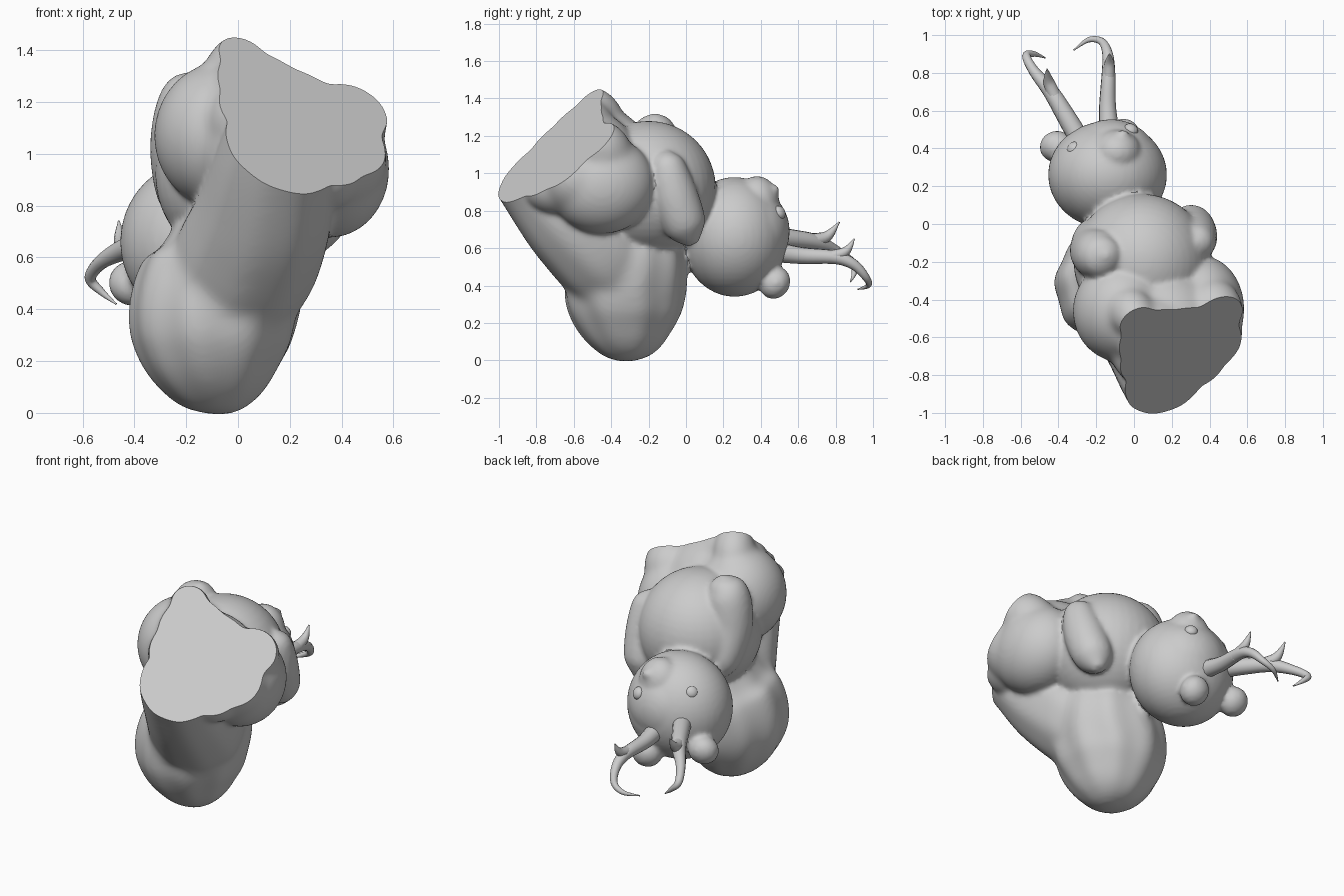
import bpy, bmesh, math
from mathutils import Vector, Matrix

if "Cube" in bpy.data.objects:
    bpy.data.objects.remove(bpy.data.objects["Cube"])

CUT_POINT = Vector((0.1, -0.99, 0.9))
CUT_NORMAL = Vector((0.376, -0.628, 0.683)).normalized()


def ellipsoid(bm, centre, radii, axis=(0, 0, 1)):
    """Ellipsoid whose local z points along axis."""
    rot = Vector(axis).to_track_quat('Z', 'Y').to_matrix().to_4x4()
    m = Matrix.Translation(centre) @ rot @ Matrix.Diagonal((*radii, 1))
    bmesh.ops.create_uvsphere(bm, u_segments=40, v_segments=24, radius=1, matrix=m)


def loft(bm, pts, sides=16, steps=6, ripple=0.0, lobes=9):
    """Round tube through (x, y, z, radius) points, Catmull-Rom smoothed."""
    p = [Vector(q) for q in [pts[0], *pts, pts[-1]]]
    path = []
    for i in range(1, len(p) - 2):
        a, b, c, d = p[i - 1:i + 3]
        for k in range(steps):
            t = k / steps
            path.append(0.5 * (2 * b + (c - a) * t + (2 * a - 5 * b + 4 * c - d) * t * t
                               + (3 * b - a - 3 * c + d) * t ** 3))
    path.append(p[-1])
    rings, u = [], Vector((1, 0.2, 0.1))
    for i, q in enumerate(path):
        tan = (path[min(i + 1, len(path) - 1)] - path[max(i - 1, 0)]).to_3d().normalized()
        u = (u - tan * u.dot(tan)).normalized()
        v = tan.cross(u)
        ring = []
        for s in range(sides):
            a = 2 * math.pi * s / sides
            r = max(q[3], 0.004) * (1 + ripple * math.cos(lobes * a + i * 0.06))
            ring.append(bm.verts.new(q.to_3d() + r * (math.cos(a) * u + math.sin(a) * v)))
        rings.append(ring)
    for r0, r1 in zip(rings, rings[1:]):
        for s in range(sides):
            n = (s + 1) % sides
            bm.faces.new((r0[s], r0[n], r1[n], r1[s]))
    bm.faces.new(rings[0][::-1])
    bm.faces.new(rings[-1])


def make_object(name, bm):
    bmesh.ops.recalc_face_normals(bm, faces=bm.faces)
    mesh = bpy.data.meshes.new(name)
    bm.to_mesh(mesh)
    bm.free()
    ob = bpy.data.objects.new(name, mesh)
    bpy.context.collection.objects.link(ob)
    return ob


def fuse(ob, voxel, rounds):
    """Merge overlapping shells into one skin and soften the joins."""
    mod = ob.modifiers.new("fuse", 'REMESH')
    mod.mode = 'VOXEL'
    mod.voxel_size = voxel
    mod = ob.modifiers.new("soften", 'SMOOTH')
    mod.factor = 0.5
    mod.iterations = rounds
    mesh = bpy.data.meshes.new_from_object(ob.evaluated_get(bpy.context.evaluated_depsgraph_get()))
    ob.modifiers.clear()
    ob.data = mesh
    return ob


def shade(ob, angle):
    bpy.ops.object.select_all(action='DESELECT')
    ob.select_set(True)
    bpy.context.view_layer.objects.active = ob
    bpy.ops.object.shade_smooth_by_angle(angle=math.radians(angle))


# Bushy tail: root sweeping from the base into a grooved hanging lobe
bm = bmesh.new()
loft(bm, [(0.23, -0.97, 1.22, 0.21), (0.15, -0.79, 0.97, 0.235), (0.10, -0.62, 0.76, 0.265),
          (0.03, -0.46, 0.59, 0.28), (-0.05, -0.36, 0.43, 0.25)], 72, 8, 0.012, 9)
loft(bm, [(-0.05, -0.26, 0.78, 0.18), (-0.04, -0.29, 0.58, 0.295), (-0.09, -0.325, 0.4, 0.325),
          (-0.095, -0.325, 0.25, 0.30), (-0.085, -0.32, 0.1, 0.21), (-0.08, -0.32, 0.02, 0.12),
          (-0.08, -0.32, -0.01, 0.02)], 72, 8, 0.03, 9)
tail = fuse(make_object("tail", bm), 0.016, 30)

# Haunches: lower body, thighs and feet that meet the flat base
bm = bmesh.new()
ellipsoid(bm, (0.16, -0.56, 1.02), (0.33, 0.33, 0.33))
ellipsoid(bm, (0.355, -0.45, 0.94), (0.23, 0.285, 0.265))
ellipsoid(bm, (0.35, -0.58, 0.98), (0.225, 0.22, 0.21))
ellipsoid(bm, (0.30, -0.69, 0.93), (0.19, 0.19, 0.16))
ellipsoid(bm, (-0.06, -0.46, 1.07), (0.265, 0.275, 0.285))
ellipsoid(bm, (0.09, -0.58, 1.22), (0.205, 0.205, 0.205))
ellipsoid(bm, (0.06, -0.68, 1.12), (0.18, 0.18, 0.18))
ellipsoid(bm, (0.42, -0.45, 1.12), (0.155, 0.155, 0.18), CUT_NORMAL)
ellipsoid(bm, (-0.01, -0.47, 1.32), (0.12, 0.12, 0.17), CUT_NORMAL)
haunches = fuse(make_object("haunches", bm), 0.016, 14)

bm = bmesh.new()
bm.from_mesh(tail.data)
bm.from_mesh(haunches.data)
for part in (tail, haunches):
    bpy.data.objects.remove(part)
# Belly
ellipsoid(bm, (0.04, -0.20, 0.92), (0.36, 0.36, 0.36))
# Arms ending in rounded paws
loft(bm, [(0.30, 0.04, 0.62, 0.03), (0.30, 0.0, 0.71, 0.11), (0.315, -0.055, 0.86, 0.125),
          (0.33, -0.09, 1.00, 0.105), (0.325, -0.10, 1.08, 0.075), (0.32, -0.10, 1.125, 0.01)], 24)
loft(bm, [(-0.20, -0.02, 0.74, 0.03), (-0.21, -0.06, 0.83, 0.10), (-0.21, -0.14, 1.02, 0.13),
          (-0.18, -0.165, 1.19, 0.13), (-0.15, -0.165, 1.28, 0.085), (-0.14, -0.165, 1.32, 0.01)], 24)
# Head, cheeks, muzzle, nose, ears
ellipsoid(bm, (-0.14, 0.26, 0.66), (0.315, 0.285, 0.32))
ellipsoid(bm, (-0.12, 0.32, 0.69), (0.25, 0.235, 0.24))
ellipsoid(bm, (-0.09, 0.38, 0.84), (0.13, 0.12, 0.145))
ellipsoid(bm, (-0.06, 0.47, 0.91), (0.035, 0.03, 0.03))
for c in ((-0.41, 0.41, 0.50), (-0.06, 0.475, 0.415)):
    ellipsoid(bm, c, (0.09, 0.09, 0.08), (-0.15, 0.6, -0.4))
body = fuse(make_object("body", bm), 0.014, 6)

# Slice off the flat base
bm = bmesh.new()
bm.from_mesh(body.data)
cut = bmesh.ops.bisect_plane(bm, geom=bm.verts[:] + bm.edges[:] + bm.faces[:], dist=1e-5,
                             plane_co=CUT_POINT, plane_no=CUT_NORMAL, clear_outer=True)
rim = [e for e in cut['geom_cut'] if isinstance(e, bmesh.types.BMEdge) and e.is_boundary]
bmesh.ops.triangle_fill(bm, edges=rim, use_beauty=True)
bmesh.ops.recalc_face_normals(bm, faces=bm.faces)
bm.to_mesh(body.data)
bm.free()
shade(body, 35)

# Eyes
for name, c in (("left_eye", (-0.32, 0.40, 0.84)), ("right_eye", (-0.015, 0.50, 0.79))):
    bm = bmesh.new()
    ellipsoid(bm, c, (0.038, 0.038, 0.028), Vector(c) - Vector((-0.14, 0.26, 0.66)))
    shade(make_object(name, bm), 60)

# Antlers: a curled main beam and one tine each
antlers = {
    "left_antler": (
        [(-0.29, 0.45, 0.66, 0.055), (-0.36, 0.57, 0.65, 0.05), (-0.44, 0.70, 0.63, 0.042),
         (-0.53, 0.81, 0.58, 0.028), (-0.57, 0.89, 0.52, 0.022), (-0.53, 0.90, 0.47, 0.015),
         (-0.47, 0.88, 0.42, 0.003)],
        [(-0.41, 0.65, 0.64, 0.038), (-0.45, 0.75, 0.66, 0.03), (-0.46, 0.82, 0.74, 0.003)]),
    "right_antler": (
        [(-0.13, 0.48, 0.58, 0.055), (-0.14, 0.62, 0.56, 0.045), (-0.135, 0.80, 0.55, 0.036),
         (-0.14, 0.90, 0.51, 0.028), (-0.17, 0.965, 0.44, 0.02), (-0.24, 0.975, 0.40, 0.014),
         (-0.32, 0.92, 0.38, 0.003)],
        [(-0.135, 0.75, 0.55, 0.035), (-0.13, 0.85, 0.58, 0.026), (-0.13, 0.90, 0.65, 0.003)]),
}
for name, (beam, tine) in antlers.items():
    bm = bmesh.new()
    loft(bm, beam, 12)
    loft(bm, tine, 12)
    shade(make_object(name, bm), 60)
